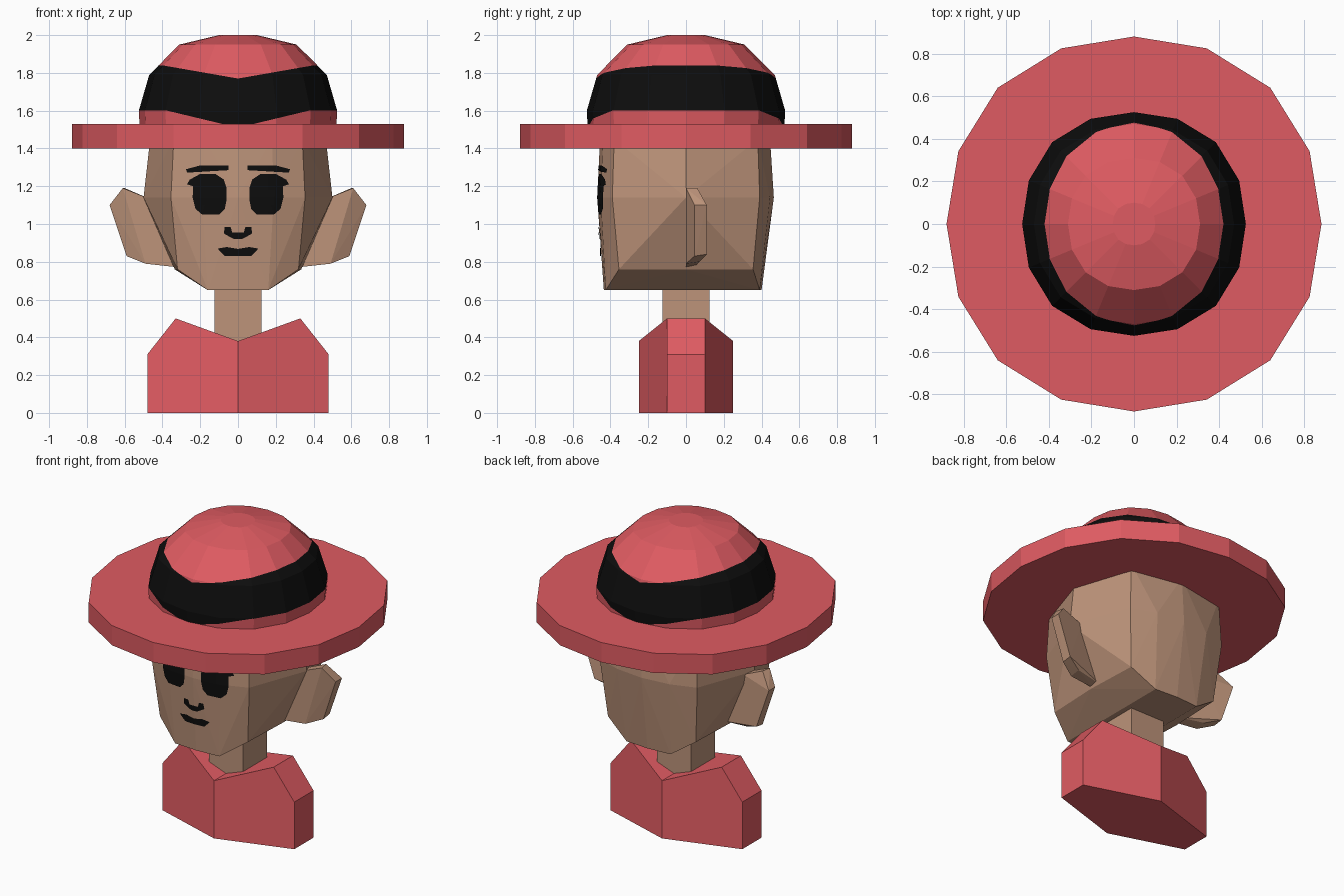
import bpy, bmesh, math
from mathutils import Vector
from mathutils.bvhtree import BVHTree

if "Cube" in bpy.data.objects:
    bpy.data.objects.remove(bpy.data.objects["Cube"], do_unlink=True)


def material(name, colour):
    m = bpy.data.materials.new(name)
    m.use_nodes = True
    m.diffuse_color = (*colour, 1)
    bsdf = next(n for n in m.node_tree.nodes if n.type == 'BSDF_PRINCIPLED')
    bsdf.inputs["Base Color"].default_value = (*colour, 1)
    bsdf.inputs["Roughness"].default_value = 0.9
    return m


RED = material("coral_red", (0.74, 0.105, 0.122))
SKIN = material("tan_skin", (0.51, 0.295, 0.195))
BLACK = material("black", (0.004, 0.004, 0.004))


def finish(name, bm, *mats):
    mesh = bpy.data.meshes.new(name)
    bm.to_mesh(mesh)
    for m in mats:
        mesh.materials.append(m)
    obj = bpy.data.objects.new(name, mesh)
    bpy.context.collection.objects.link(obj)
    return obj


def hull(points):
    """Faceted solid around a set of points."""
    bm = bmesh.new()
    for p in points:
        bm.verts.new(p)
    out = bmesh.ops.convex_hull(bm, input=bm.verts[:])
    loose = {g for g in out["geom_interior"] + out["geom_unused"]
             if isinstance(g, bmesh.types.BMVert) and not g.link_faces}
    bmesh.ops.delete(bm, geom=list(loose), context='VERTS')
    bmesh.ops.recalc_face_normals(bm, faces=bm.faces[:])
    return bm


def lathe(profile, bulge, sides=16):
    """Closed solid of slightly squared rings, from (radius, z) pairs."""
    bm = bmesh.new()
    rings = []
    for r, z in profile:
        ring = []
        for i in range(sides):
            a = math.tau * i / sides
            q = r * (1 + bulge * math.sin(2 * a) ** 2)
            ring.append(bm.verts.new((q * math.cos(a), q * math.sin(a), z)))
        rings.append(ring)
    for low, high in zip(rings, rings[1:]):
        for i in range(sides):
            j = (i + 1) % sides
            bm.faces.new((low[i], low[j], high[j], high[i]))
    bm.faces.new(rings[0][::-1])
    bm.faces.new(rings[-1])
    return bm


def cut(bm, point, normal):
    geom = bm.verts[:] + bm.edges[:] + bm.faces[:]
    bmesh.ops.bisect_plane(bm, geom=geom, plane_co=point, plane_no=normal, dist=1e-5)


def mirrored(points):
    return [(s * x, y, z) for x, y, z in points for s in (1, -1)]


# Hat brim
finish("hat_brim", lathe([(0.88, 1.40), (0.88, 1.53)], 0.028), RED)

# Hat crown, cut along the band edges, which dip at front and back
crown = lathe([(0.52, 1.50), (0.525, 1.60), (0.47, 1.79), (0.31, 1.95), (0.10, 2.0)], 0.035)
BAND_TOP, BAND_LOW = (1.84, 1.77, 0.175), (1.60, 1.51, 0.24)
for flat, middle, slope in (BAND_TOP, BAND_LOW):
    cut(crown, (0, 0, flat), (0, 0, 1))
    for s in (1, -1):
        cut(crown, (0, 0, middle), (s * slope, 0, -1))
cut(crown, (0, 0, 0), (1, 0, 0))


def band_edge(edge, x):
    flat, middle, slope = edge
    return min(flat, middle + slope * abs(x))


for f in crown.faces:
    c = f.calc_center_median()
    if len(f.verts) < 10 and band_edge(BAND_LOW, c.x) < c.z < band_edge(BAND_TOP, c.x):
        f.material_index = 1
finish("hat_crown", crown, RED, BLACK)

# Head
head_half = [
    (0, -0.455, 1.45), (0.18, -0.44, 1.45), (0.34, -0.38, 1.45), (0.465, 0, 1.45),
    (0.34, 0.38, 1.45), (0, 0.445, 1.45),
    (0, -0.47, 1.14), (0.19, -0.452, 1.14), (0.355, -0.39, 1.14), (0.50, 0, 1.14),
    (0.355, 0.39, 1.14), (0.19, 0.445, 1.14), (0, 0.465, 1.14),
    (0.32, -0.355, 0.76), (0.335, 0, 0.76), (0.32, 0.355, 0.76),
    (0, -0.435, 0.65), (0.16, -0.425, 0.65), (0.16, 0.39, 0.65), (0, 0.40, 0.65)]
head = hull(set(mirrored(head_half)))
head_tree = BVHTree.FromBMesh(head)
finish("head", head, SKIN)

# Ears
ear_half = [
    (0.46, 0, 1.13), (0.61, 0, 1.19), (0.49, 0, 0.79), (0.31, 0, 0.77),
    (0.68, 0.045, 1.10), (0.59, 0.045, 0.83), (0.68, 0.11, 1.10), (0.59, 0.11, 0.84),
    (0.46, 0.06, 1.13), (0.60, 0.06, 1.19), (0.49, 0.07, 0.80), (0.31, 0.05, 0.78)]
for side, s in (("left", 1), ("right", -1)):
    finish(side + "_ear", hull([(s * x, y, z) for x, y, z in ear_half]), SKIN)

# Neck
finish("neck", hull([(x, y, z) for x in (-0.125, 0.125) for y in (-0.125, 0.125)
                     for z in (0.33, 0.68)]), SKIN)

# Torso: shoulder outline lofted front to back, deepest at the middle
outline = [(-0.48, 0), (0, 0), (0.48, 0), (0.48, 0.31), (0.33, 0.50),
           (0, 0.38), (-0.33, 0.50), (-0.48, 0.31)]
torso = bmesh.new()
front, back = [[torso.verts.new((x, s * (0.10 if x else 0.25), z)) for x, z in outline]
               for s in (-1, 1)]
for i in range(len(outline)):
    j = (i + 1) % len(outline)
    torso.faces.new((front[i], front[j], back[j], back[i]))
for v in (front, back):
    torso.faces.new((v[1], v[2], v[3], v[4], v[5]))
    torso.faces.new((v[0], v[1], v[5], v[6], v[7]))
bmesh.ops.recalc_face_normals(torso, faces=torso.faces[:])
finish("torso", torso, RED)


def face_plate(name, outline, s=1):
    """Thin black shape laid onto the front of the head."""
    bm = bmesh.new()
    bm.faces.new([bm.verts.new((s * x, -1, z)) for x, z in outline])
    bmesh.ops.triangulate(bm, faces=bm.faces[:])
    for i in range(-7, 8):
        cut(bm, (i * 0.04, 0, 0), (1, 0, 0))
    for i in range(14):
        cut(bm, (0, 0, 0.82 + i * 0.04), (0, 0, 1))
    for v in bm.verts:
        hit = head_tree.ray_cast(v.co, Vector((0, 1, 0)))[0]
        if hit:
            v.co.y = hit.y - 0.006
    bm.normal_update()
    for f in bm.faces:
        if f.normal.y > 0:
            f.normal_flip()
    finish(name, bm, BLACK)


# Eyes with lashes, and brows
eye = [(0.06, 1.13), (0.07, 1.08), (0.10, 1.05), (0.19, 1.05), (0.225, 1.08),
       (0.24, 1.14), (0.238, 1.20), (0.27, 1.21), (0.255, 1.235), (0.20, 1.265),
       (0.12, 1.265), (0.075, 1.235), (0.06, 1.19)]
brow = [(0.05, 1.285), (0.27, 1.272), (0.275, 1.29), (0.20, 1.31), (0.05, 1.31)]
for side, s in (("left", 1), ("right", -1)):
    face_plate(side + "_eye", eye, s)
    face_plate(side + "_brow", brow, s)

# Nose and mouth
nose = [(-0.075, 0.95), (-0.04, 0.93), (-0.02, 0.92), (0.02, 0.92), (0.04, 0.93),
        (0.075, 0.95), (0.07, 0.985), (0.04, 0.985), (0.03, 0.955),
        (-0.03, 0.955), (-0.04, 0.985), (-0.07, 0.985)]
face_plate("nose", nose)
mouth = [(-0.108, 0.87), (-0.07, 0.83), (0.07, 0.83), (0.108, 0.87), (0.06, 0.878),
         (0, 0.868), (-0.06, 0.878)]
face_plate("mouth", mouth)
